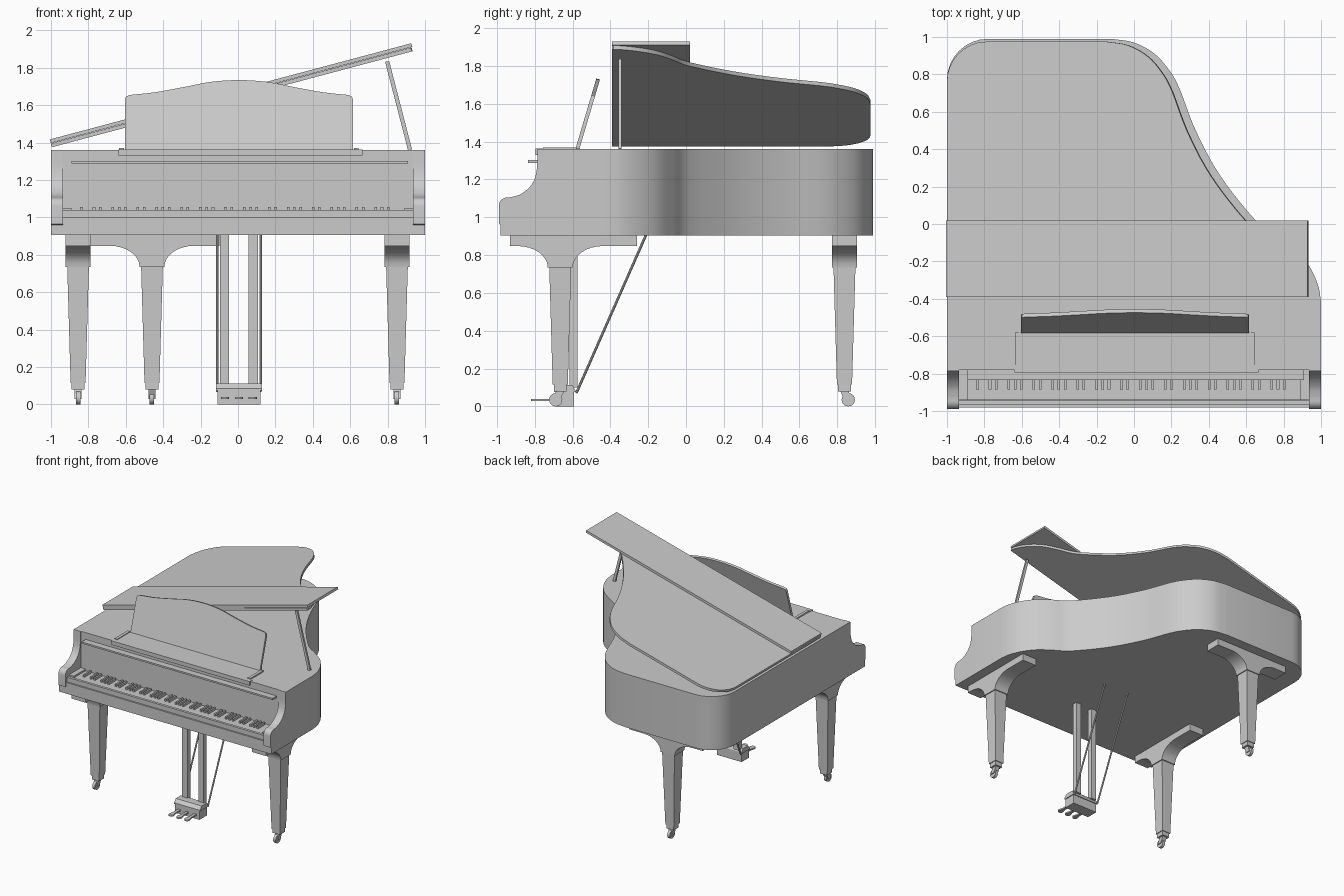
import bpy, bmesh, math
from mathutils import Vector

if "Cube" in bpy.data.objects:
    bpy.data.objects.remove(bpy.data.objects["Cube"])

grey = bpy.data.materials.new("satin_grey")
grey.diffuse_color = (0.6, 0.6, 0.6, 1)
grey.use_nodes = True
grey.node_tree.nodes["Principled BSDF"].inputs["Base Color"].default_value = grey.diffuse_color


def finish(name, bm, smooth=False):
    bmesh.ops.recalc_face_normals(bm, faces=bm.faces)
    me = bpy.data.meshes.new(name)
    bm.to_mesh(me)
    bm.free()
    me.materials.append(grey)
    ob = bpy.data.objects.new(name, me)
    bpy.context.collection.objects.link(ob)
    if smooth:
        bpy.ops.object.select_all(action='DESELECT')
        ob.select_set(True)
        bpy.context.view_layer.objects.active = ob
        bpy.ops.object.shade_smooth_by_angle(angle=math.radians(30))
    return ob


def prism(name, pts, axis, a, b, smooth=False):
    """Extrude a 2D outline along an axis from a to b."""
    place = {'x': lambda p, t: (t, p[0], p[1]),
             'y': lambda p, t: (p[0], t, p[1]),
             'z': lambda p, t: (p[0], p[1], t)}[axis]
    bm = bmesh.new()
    lo = [bm.verts.new(place(p, a)) for p in pts]
    hi = [bm.verts.new(place(p, b)) for p in pts]
    bm.faces.new(lo)
    bm.faces.new(hi)
    for i in range(len(pts)):
        j = (i + 1) % len(pts)
        bm.faces.new((lo[i], lo[j], hi[j], hi[i]))
    return finish(name, bm, smooth)


def box(name, x0, x1, y0, y1, z0, z1):
    return prism(name, [(x0, y0), (x1, y0), (x1, y1), (x0, y1)], 'z', z0, z1)


def spline(pts, n=5):
    """Smooth open curve through the given points."""
    p = [Vector(q) for q in pts]
    p = [2 * p[0] - p[1]] + p + [2 * p[-1] - p[-2]]
    out = []
    for i in range(1, len(p) - 2):
        a, b, c, d = p[i - 1:i + 3]
        for k in range(n):
            t = k / n
            out.append(0.5 * (2 * b + (c - a) * t + (2 * a - 5 * b + 4 * c - d) * t * t
                              + (3 * b - a - 3 * c + d) * t ** 3))
    return [tuple(q) for q in out + [p[-2]]]


def arc(cx, cy, rx, ry, a0, a1, n=8):
    return [(cx + rx * math.cos(math.radians(a0 + (a1 - a0) * i / n)),
             cy + ry * math.sin(math.radians(a0 + (a1 - a0) * i / n))) for i in range(n + 1)]


def rod(name, p, q, r, sides=8, smooth=True):
    p, q = Vector(p), Vector(q)
    bm = bmesh.new()
    bmesh.ops.create_cone(bm, cap_ends=True, segments=sides, radius1=r, radius2=r, depth=(q - p).length)
    rot = (q - p).to_track_quat('Z', 'Y')
    for v in bm.verts:
        v.co = rot @ v.co + (p + q) / 2
    return finish(name, bm, smooth)


# Case with the curved bent side
bent_side = spline([(1, -0.42), (0.985, -0.33), (0.94, -0.23), (0.87, -0.14), (0.77, -0.065), (0.65, 0.02),
                    (0.46, 0.26), (0.33, 0.5), (0.245, 0.72), (0.19, 0.82), (0.11, 0.91),
                    (0, 0.97), (-0.12, 0.99)])
corner = arc(-0.78, 0.77, 0.22, 0.22, 90, 180)
prism("case", [(-1, -0.78), (1, -0.78)] + bent_side + corner, 'z', 0.905, 1.36, True)

# Scrolled arms either side of the keyboard
arm = ([(-0.78, 0.905), (-0.98, 0.905), (-0.98, 0.96), (-0.99, 0.965)]
       + arc(-0.945, 1.06, 0.045, 0.045, 180, 90, 6)
       + spline([(-0.93, 1.105), (-0.87, 1.125), (-0.815, 1.175), (-0.79, 1.245), (-0.785, 1.36)])
       + [(-0.78, 1.36)])
prism("left_arm", arm, 'x', -1, -0.935, True)
prism("right_arm", arm, 'x', 0.935, 1, True)

# Keyboard
box("key_bed", -0.935, 0.935, -0.98, -0.78, 0.905, 1.0)
box("key_slip", -0.935, 0.935, -0.967, -0.945, 1.0, 1.04)
box("white_keys", -0.89, 0.89, -0.94, -0.78, 1.0, 1.035)
box("left_key_block", -0.935, -0.89, -0.94, -0.78, 1.0, 1.05)
box("right_key_block", 0.89, 0.935, -0.94, -0.78, 1.0, 1.05)
pitch = 1.74 / 52
for i in range(51):
    if i % 7 in (0, 2, 3, 5, 6):
        x = -0.87 + pitch * (i + 1)
        box("black_key", x - 0.007, x + 0.007, -0.885, -0.79, 1.03, 1.055)
box("fallboard_lip", -0.89, 0.91, -0.835, -0.78, 1.288, 1.302)

# Music desk on its shelf
box("desk_shelf", -0.615, 0.625, -0.77, -0.56, 1.355, 1.364)
box("desk_ledge", -0.64, 0.665, -0.795, -0.755, 1.33, 1.364)
box("left_desk_rail", -0.635, -0.61, -0.755, -0.58, 1.355, 1.37)
box("right_desk_rail", 0.62, 0.645, -0.755, -0.58, 1.355, 1.37)
top = spline([(0.585, 0.307), (0.45, 0.322), (0.3, 0.35), (0.15, 0.38), (0, 0.39),
              (-0.15, 0.38), (-0.3, 0.35), (-0.45, 0.322), (-0.585, 0.307)], 4)
desk = prism("music_desk", [(-0.61, 0), (0.61, 0), (0.61, 0.28), (0.604, 0.298)] + top
             + [(-0.604, 0.298), (-0.61, 0.28)], 'y', 0, 0.02, True)
desk.location = (0.005, -0.585, 1.36)
desk.rotation_euler.x = -math.radians(16.5)

# Raised lid with the front flap folded back over it
tilt = -math.radians(14.9)
lid_edge = [(x + 1, y * 0.985 if y > 0 else y) for x, y in bent_side + corner if y > -0.385]
lid = prism("lid", [(0, -0.39), (1.99, -0.39)] + lid_edge, 'z', 0, 0.021, True)
flap = box("lid_flap", 0, 2.0, -0.39, 0.02, 0.023, 0.043)
for ob in (lid, flap):
    ob.location = (-0.995, 0, 1.375)
    ob.rotation_euler.y = tilt
prop = box("lid_prop", -0.011, 0.011, -0.358, -0.342, 0, 0.49)
prop.location = (0.92, 0, 1.36)
prop.rotation_euler.y = -math.radians(14.5)


# Legs with curved brackets and casters
def leg(name, x, y, run, short, long):
    w = 0.066
    shape = ([(-short, 0.905), (-short, 0.848)]
             + arc(-w - 0.16, 0.735, 0.16, 0.113, 90, 0) + arc(w + 0.16, 0.735, 0.16, 0.113, 180, 90)
             + [(long, 0.848), (long, 0.905)])
    if run == 'y':
        prism(name + "_bracket", [(y + p, z) for p, z in shape], 'x', x - w, x + w, True)
    else:
        prism(name + "_bracket", [(x + p, z) for p, z in shape], 'y', y - w, y + w, True)
    bm = bmesh.new()
    bmesh.ops.create_cube(bm, size=1)
    for v in bm.verts:
        r = 0.058 if v.co.z > 0 else 0.04
        v.co = (x + math.copysign(r, v.co.x), y + math.copysign(r, v.co.y), 0.737 if v.co.z > 0 else 0.115)
    finish(name, bm)
    box(name + "_ferrule", x - 0.034, x + 0.034, y - 0.034, y + 0.034, 0.08, 0.115)
    d = -0.024 if y < 0 else 0.02
    prism(name + "_caster_fork", [(y - 0.022, 0.08), (y + 0.022, 0.08), (y + d + 0.018, 0.03),
                                  (y + d - 0.018, 0.03)], 'x', x - 0.019, x + 0.019)
    rod(name + "_caster", (x - 0.012, y + d, 0.035), (x + 0.012, y + d, 0.035), 0.035, 20)


leg("front_left_leg", -0.855, -0.665, 'y', 0.265, 0.405)
leg("front_right_leg", 0.85, -0.665, 'y', 0.265, 0.405)
leg("back_leg", -0.46, 0.838, 'x', 0.33, 0.36)

# Pedal lyre
cx = 0.005
box("pedal_box", cx - 0.115, cx + 0.115, -0.69, -0.592, 0, 0.075)
prism("pedal_box_cap", [(-0.695, 0.075), (-0.585, 0.075), (-0.585, 0.085), (-0.6, 0.112),
                        (-0.67, 0.112), (-0.695, 0.085)], 'x', cx - 0.122, cx + 0.122)
for s in (-1, 1):
    box("lyre_post", cx + s * 0.077 - 0.025, cx + s * 0.077 + 0.025, -0.615, -0.575, 0.1, 0.905)
    rod("lyre_brace", (cx + s * 0.116, -0.58, 0.07), (cx + s * 0.116, -0.21, 0.91), 0.007)
pedal = [(-0.02, -0.69), (-0.02, -0.82), (0.02, -0.82), (0.02, -0.69)]
for i in (-1, 0, 1):
    x = cx + i * 0.074
    prism("pedal", [(x - 0.012, -0.68), (x - 0.012, -0.76)] + arc(x, -0.795, 0.022, 0.025, 180, 360)
          + [(x + 0.012, -0.76), (x + 0.012, -0.68)], 'z', 0.028, 0.04, True)
